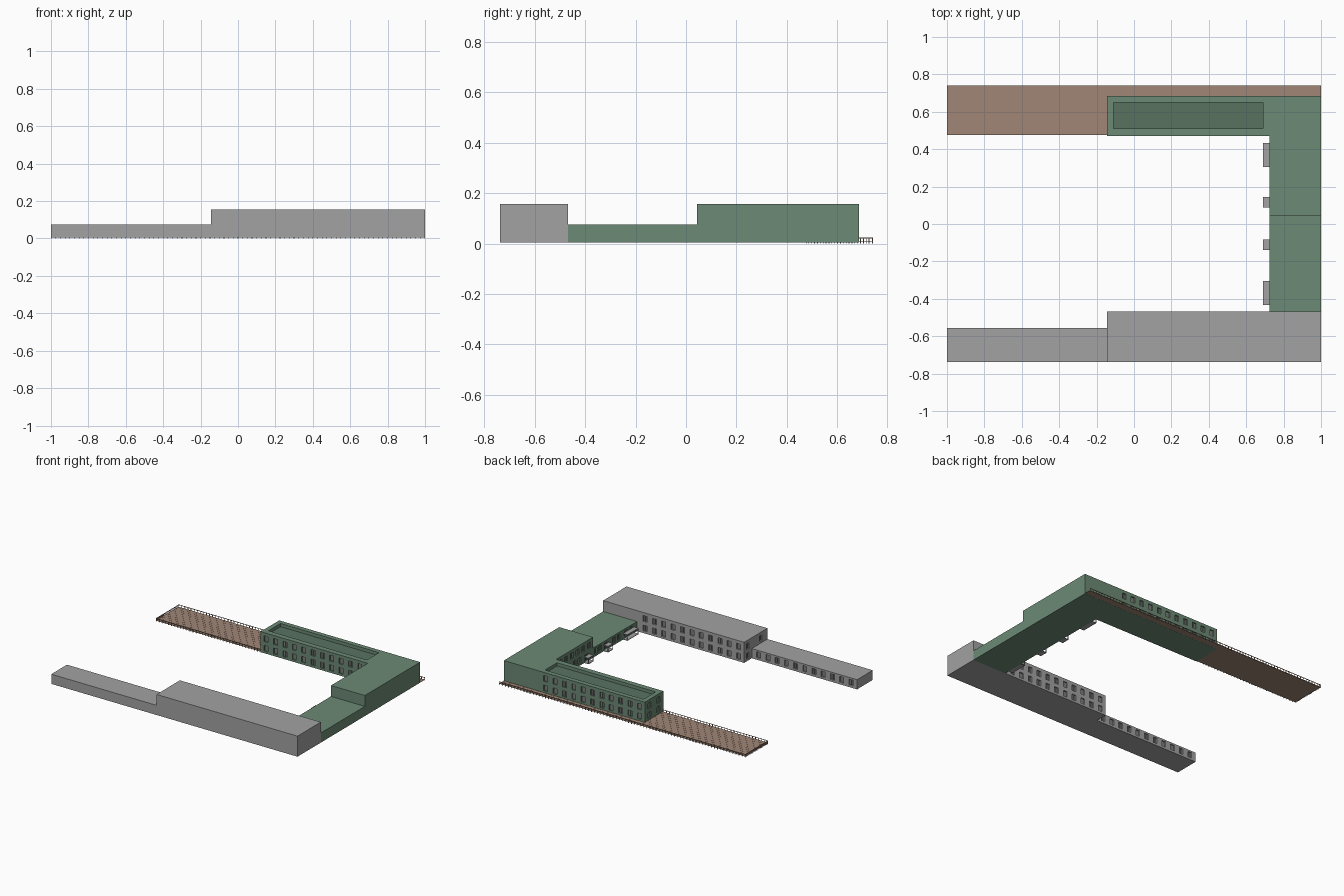
import bpy, bmesh
from mathutils import Matrix, Vector

if "Cube" in bpy.data.objects:
    bpy.data.objects.remove(bpy.data.objects["Cube"])

Z0 = 0.005            # underside of the buildings
LOW, TALL = 0.076, 0.156


def material(name, rgb):
    m = bpy.data.materials.new(name)
    m.diffuse_color = (*rgb, 1)
    m.use_nodes = True
    m.node_tree.nodes["Principled BSDF"].inputs["Base Color"].default_value = m.diffuse_color
    return m


GREEN = material("green_wall", (0.148, 0.253, 0.177))
DARK_GREEN = material("sunken_roof_green", (0.10, 0.17, 0.12))
BROWN = material("timber", (0.35, 0.24, 0.18))
GREY = material("grey_wall", (0.36, 0.36, 0.36))
DARK = material("dark_frames", (0.2, 0.2, 0.2))


def finish(name, bm, mat):
    bmesh.ops.recalc_face_normals(bm, faces=bm.faces)
    me = bpy.data.meshes.new(name)
    bm.to_mesh(me)
    bm.free()
    ob = bpy.data.objects.new(name, me)
    bpy.context.collection.objects.link(ob)
    me.materials.append(mat)
    return ob


def boxes(name, items, mat):
    bm = bmesh.new()
    for lo, hi in items:
        lo, hi = Vector(lo), Vector(hi)
        bmesh.ops.create_cube(bm, size=1, matrix=Matrix.Translation((lo + hi) / 2)
                              @ Matrix.Diagonal((*(hi - lo), 1)))
    return finish(name, bm, mat)


def prism(name, outline, z0, z1, mat):
    bm = bmesh.new()
    f = bm.faces.new([bm.verts.new((x, y, z0)) for x, y in outline])
    r = bmesh.ops.extrude_face_region(bm, geom=[f])
    bmesh.ops.translate(bm, vec=(0, 0, z1 - z0),
                        verts=[v for v in r["geom"] if isinstance(v, bmesh.types.BMVert)])
    return finish(name, bm, mat)


def carve(ob, cuts):
    """Cut a set of separate boxes out of an object."""
    cutter = boxes("cutter", cuts, ob.data.materials[0])
    cutter.hide_render = True
    mod = ob.modifiers.new("cut", "BOOLEAN")
    mod.operation, mod.solver, mod.object = "DIFFERENCE", "EXACT", cutter
    dg = bpy.context.evaluated_depsgraph_get()
    me = bpy.data.meshes.new_from_object(ob.evaluated_get(dg))
    ob.modifiers.clear()
    ob.data = me
    bpy.data.objects.remove(cutter)


def on_wall(axis, wall, out, u, z, w, h, d0, d1):
    """Box on a wall: d0..d1 is measured outwards from the wall plane."""
    a, b = sorted((wall + out * d0, wall + out * d1))
    if axis == "y":
        return (u - w / 2, a, z - h / 2), (u + w / 2, b, z + h / 2)
    return (a, u - w / 2, z - h / 2), (b, u + w / 2, z + h / 2)


def add_windows(ob, name, specs):
    """specs: (axis, wall, outward sign, position, z, width, height)."""
    carve(ob, [on_wall(*s, -0.01, 0.01) for s in specs])
    bars = []
    for ax, wall, out, u, z, w, h in specs:
        bars.append(on_wall(ax, wall, out, u, z, w, h, -0.012, -0.009))
        bars.append(on_wall(ax, wall, out, u, z, 0.003, h, -0.010, -0.006))
    boxes(name, bars, DARK)


def spread(a, b, n):
    return [a + (b - a) * i / (n - 1) for i in range(n)]


W, H = 0.032, 0.042
ROWS = (0.042, 0.112)

# Green tall block: L-shaped, with a sunken roof
green = prism("green_tall_block",
              [(-0.145, 0.47), (0.725, 0.47), (0.725, 0.043), (1, 0.043), (1, 0.685), (-0.145, 0.685)],
              Z0, TALL, GREEN)
carve(green, [((-0.11, 0.51, TALL - 0.025), (0.69, 0.65, TALL + 0.02))])
boxes("sunken_roof_floor", [((-0.11, 0.51, TALL - 0.027), (0.69, 0.65, TALL - 0.023))], DARK_GREEN)
specs = [("y", wall, out, x, z, W, H) for wall, out in ((0.47, -1), (0.685, 1))
         for z in ROWS for x in spread(-0.1, 0.66, 11)]
specs += [("x", -0.145, -1, y, z, W, H) for z in ROWS for y in (0.525, 0.63)]
specs += [("x", 0.725, -1, y, ROWS[1], W, H) for y in spread(0.09, 0.42, 6)]
specs += [("x", 0.725, -1, y, ROWS[0], W, H) for y in (0.2, 0.255, 0.34, 0.4)]
specs += [("x", 0.725, -1, 0.117, 0.034, 0.04, 0.05)]
add_windows(green, "green_tall_window_panes", specs)

# Green low link
link = boxes("green_low_link", [((0.725, -0.467, Z0), (1, 0.043, LOW))], GREEN)
specs = [("x", 0.725, -1, y, ROWS[0], W, H) for y in (-0.4, -0.34, -0.255, -0.2, -0.04, 0.01)]
specs += [("x", 0.725, -1, -0.11, 0.034, 0.04, 0.05)]
add_windows(link, "green_link_window_panes", specs)

# Grey tall block
grey = boxes("grey_tall_block", [((-0.145, -0.738, Z0), (1, -0.467, TALL))], GREY)
specs = [("y", -0.467, 1, x, z, W, H) for z in ROWS for x in spread(-0.1, 0.66, 11)]
specs += [("x", -0.145, -1, y, ROWS[1], W, H) for y in (-0.66, -0.51)]
specs += [("x", -0.145, -1, -0.51, ROWS[0], W, H)]
add_windows(grey, "grey_tall_window_panes", specs)

# Grey low wing
wing = boxes("grey_low_wing", [((-1, -0.738, Z0), (-0.145, -0.556, LOW))], GREY)
add_windows(wing, "grey_wing_window_panes",
            [("y", -0.556, 1, x, ROWS[0], W, H) for x in spread(-0.95, -0.2, 11)])

# Courtyard porches: slab roofs on slim posts with a low step
for i, (a, b) in enumerate([(0.305, 0.433), (0.087, 0.145), (-0.14, -0.082), (-0.433, -0.305)]):
    parts = [((0.69, a, 0.045), (0.725, b, 0.050)), ((0.69, a, Z0), (0.725, b, Z0 + 0.004))]
    parts += [((0.69, y, Z0 + 0.004), (0.694, y + 0.004, 0.045)) for y in (a, b - 0.004)]
    boxes(f"porch_{i + 1}", parts, GREY)

# Boardwalk: long planks on a thin bed, just above the buildings' underside
Y0, Y1, N = 0.475, 0.738, 22
p = (Y1 - Y0) / N
boxes("boardwalk_bed", [((-1, Y0, 0.0055), (1, Y1, 0.007))], BROWN)
boxes("boardwalk_planks", [((-1, Y0 + i * p, 0.0068), (1, Y0 + (i + 0.97) * p, 0.008))
                           for i in range(N)], BROWN)

# Railing along the open edges of the boardwalk
rail = [((-1, 0.737, 0.020), (1, 0.741, 0.023)),
        ((-1, Y0, 0.020), (-0.145, Y0 + 0.003, 0.023)),
        ((-1, Y0, 0.020), (-0.997, 0.741, 0.023))]
rail += [((x - 0.0015, 0.737, 0), (x + 0.0015, 0.741, 0.021)) for x in spread(-0.9985, 0.9985, 81)]
rail += [((x - 0.0015, Y0, 0), (x + 0.0015, Y0 + 0.003, 0.021)) for x in spread(-0.9985, -0.15, 35)]
rail += [((-1, y - 0.0015, 0), (-0.997, y + 0.0015, 0.021)) for y in spread(Y0 + 0.012, 0.726, 22)]
boxes("boardwalk_railing", rail, BROWN)
